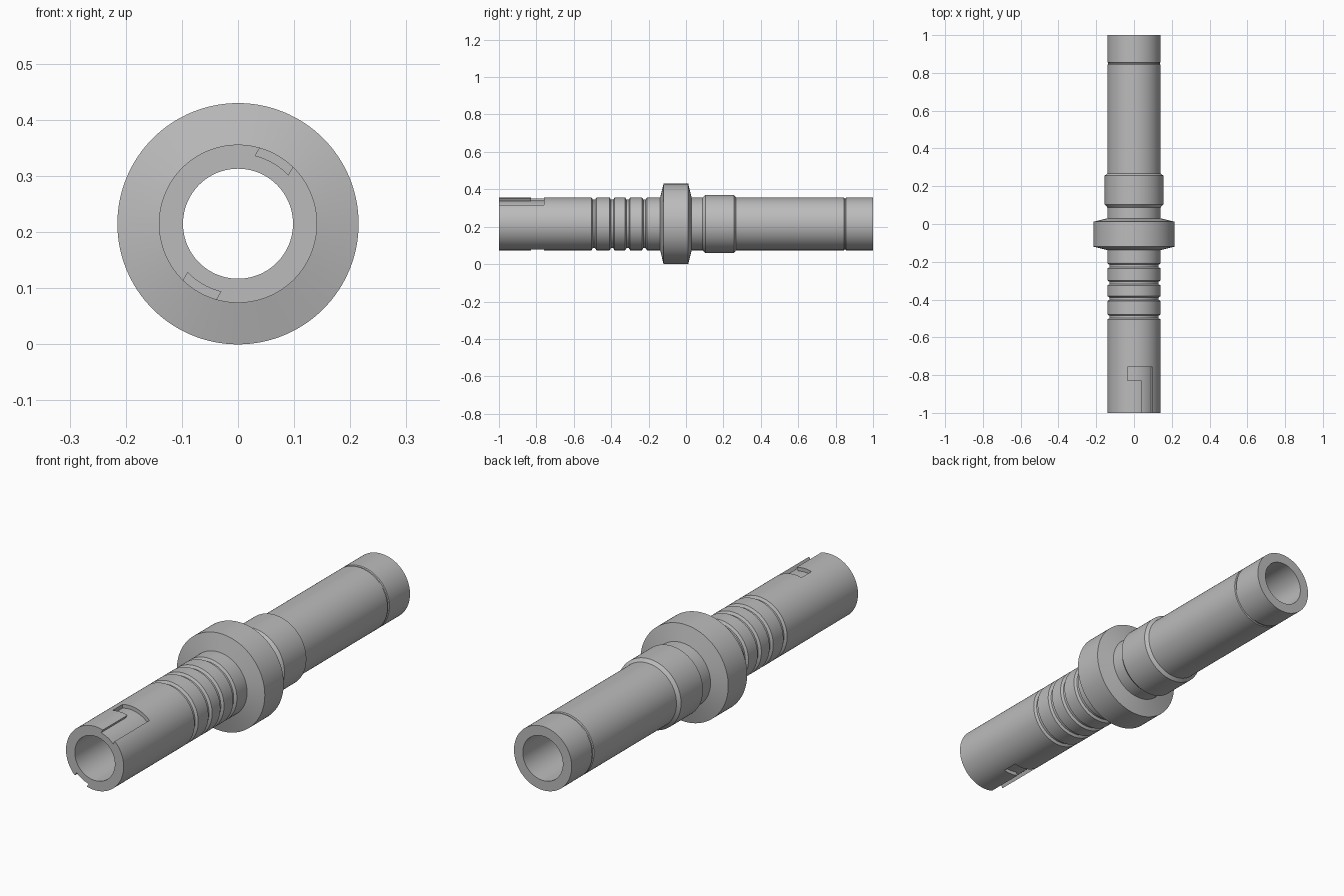
import bpy, bmesh
from math import sin, cos, asin, atan2, radians, pi
from mathutils import Matrix, Vector

cube = bpy.data.objects.get("Cube")
if cube:
    bpy.data.objects.remove(cube)

AXIS_Z = 0.215      # height of the shaft axis
R = 0.141           # tube radius
BORE = 0.098
SEGMENTS = 128

steel = bpy.data.materials.new("grey_metal")
steel.use_nodes = True
grey = (0.5, 0.5, 0.5, 1)
steel.diffuse_color = grey
steel.node_tree.nodes["Principled BSDF"].inputs["Base Color"].default_value = grey


def make_object(name, bm):
    bmesh.ops.recalc_face_normals(bm, faces=bm.faces)
    mesh = bpy.data.meshes.new(name)
    bm.to_mesh(mesh)
    bm.free()
    mesh.materials.append(steel)
    obj = bpy.data.objects.new(name, mesh)
    obj.location.z = AXIS_Z
    bpy.context.collection.objects.link(obj)
    return obj


def lathe(name, profile):
    """Closed ring of (y, radius) points turned about the y axis."""
    bm = bmesh.new()
    rings = []
    for i in range(SEGMENTS):
        a = 2 * pi * i / SEGMENTS
        rings.append([bm.verts.new((r * cos(a), y, r * sin(a))) for y, r in profile])
    n = len(profile)
    for i in range(SEGMENTS):
        p, q = rings[i], rings[(i + 1) % SEGMENTS]
        for j in range(n):
            k = (j + 1) % n
            bm.faces.new((p[j], p[k], q[k], q[j]))
    return make_object(name, bm)


def groove(y, width, depth):
    h = width / 2
    return [(y - h, R), (y - h * 0.5, R - depth), (y + h * 0.5, R - depth), (y + h, R)]


# Shaft: bore, four ring grooves, flange, collar and end groove
profile = [(-1, BORE), (-1, R)]
for y in (-0.492, -0.395, -0.312, -0.222):
    profile += groove(y, 0.026, 0.011)
profile += [(-0.138, R), (-0.12, 0.215), (0.012, 0.215), (0.03, R)]
profile += [(0.088, R), (0.103, 0.155), (0.256, 0.155), (0.268, R)]
profile += groove(0.85, 0.012, 0.004)
profile += [(1, R), (1, BORE)]
shaft = lathe("shaft", profile)


def bayonet_cutter(turn):
    """L-shaped slot: straight entry at 60 degrees, foot turning on to 90."""
    floor, half_width, steps = 0.125, 0.034, 10
    entry, sweep = radians(60), radians(30)
    spread = asin(half_width / floor)
    columns = [(entry + spread * (2 * i / steps - 1), entry) for i in range(steps + 1)]
    columns += [(entry + spread + sweep * i / steps, entry + sweep * i / steps)
                for i in range(1, steps + 1)]
    bm = bmesh.new()
    inner, pair = [], {}
    for angle, direction in columns:
        out = Vector((cos(direction), 0, sin(direction))) * 0.06
        row = []
        for y in (-1.1, -0.828, -0.758):
            p = Vector((floor * cos(angle), y, floor * sin(angle)))
            v = bm.verts.new(p)
            pair[v] = bm.verts.new(p + out)
            row.append(v)
        inner.append(row)
    cells = []
    for i in range(2 * steps):
        for j in ((0, 1) if i < steps else (1,)):
            cells.append(bm.faces.new((inner[i][j], inner[i + 1][j],
                                       inner[i + 1][j + 1], inner[i][j + 1])))
    rim = [e for e in bm.edges if e.is_boundary]
    for f in cells:
        bm.faces.new([pair[v] for v in reversed(f.verts)])
    for e in rim:
        a, b = e.verts
        bm.faces.new((a, b, pair[b], pair[a]))
    bmesh.ops.delete(bm, geom=[v for v in bm.verts if not v.link_faces], context='VERTS')
    bm.transform(Matrix.Rotation(turn, 4, 'Y'))
    cutter = make_object("slot_cutter", bm)
    cutter.hide_render = True
    return cutter


# Two opposite bayonet slots
bpy.context.view_layer.objects.active = shaft
shaft.select_set(True)
for turn in (0, pi):
    cutter = bayonet_cutter(turn)
    mod = shaft.modifiers.new("slot", 'BOOLEAN')
    mod.operation = 'DIFFERENCE'
    mod.solver = 'EXACT'
    mod.object = cutter
    bpy.ops.object.modifier_apply(modifier=mod.name)
    bpy.data.objects.remove(cutter)

bpy.ops.object.shade_smooth_by_angle(angle=radians(25))
